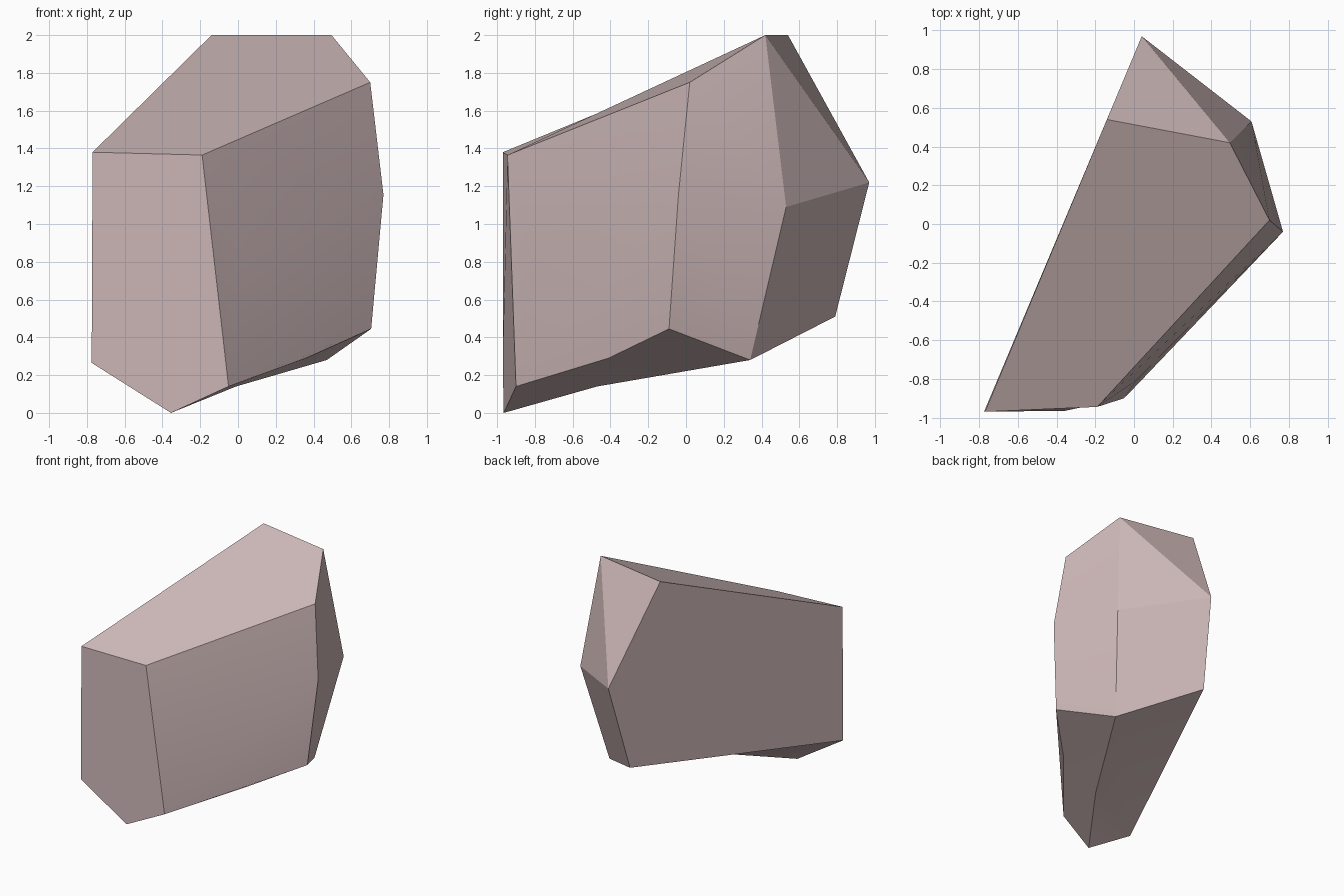
import bpy, bmesh, math

if "Cube" in bpy.data.objects:
    bpy.data.objects.remove(bpy.data.objects["Cube"])

# Corner points of the faceted boulder
P = {
    # upper corners
    'A': (-0.77, -0.97, 1.38), 'B': (-0.19, -0.945, 1.365), 'C': (0.70, 0.02, 1.75),
    'D': (0.495, 0.42, 2.0), 'E': (-0.14, 0.54, 2.0),
    # middle corners
    'F': (0.77, -0.04, 1.155), 'H': (0.01, -0.81, 0.835),
    'M': (0.607, 0.53, 1.09), 'N': (0.04, 0.97, 1.22),
    # lower corners
    'G': (0.705, -0.09, 0.445), 'I': (-0.05, -0.90, 0.14), 'J': (-0.355, -0.965, 0.0),
    'K': (-0.775, -0.97, 0.265), 'L': (0.47, 0.34, 0.28), 'O': (-0.035, 0.79, 0.51),
    'R': (-0.01, -0.47, 0.14), 'Q': (0.36, -0.41, 0.29),
}

# Facets, each a loop of corners
FACETS = ("ABCDE "                    # sloping top
          "ABIJK BHI "                # front
          "BCFH HFGQI "               # right side
          "CDMF FMLG "                # rear right
          "DMN DNE MLON "             # back
          "AENOK "                    # left side
          "IQRJ QGLR KJR KRLO")       # underside

bm = bmesh.new()
verts = {k: bm.verts.new(co) for k, co in P.items()}
for loop in FACETS.split():
    bm.faces.new([verts[c] for c in loop])
bmesh.ops.recalc_face_normals(bm, faces=bm.faces)

mesh = bpy.data.meshes.new("boulder")
bm.to_mesh(mesh)
bm.free()
boulder = bpy.data.objects.new("boulder", mesh)
bpy.context.collection.objects.link(boulder)

# Single pinkish stone colour
stone = bpy.data.materials.new("pink_grey_stone")
stone.diffuse_color = (0.62, 0.48, 0.48, 1)
stone.use_nodes = True
stone.node_tree.nodes["Principled BSDF"].inputs["Base Color"].default_value = stone.diffuse_color
mesh.materials.append(stone)

# Soft shading across the slight bends, sharp facet edges
bpy.context.view_layer.objects.active = boulder
boulder.select_set(True)
bpy.ops.object.shade_smooth_by_angle(angle=math.radians(25))
